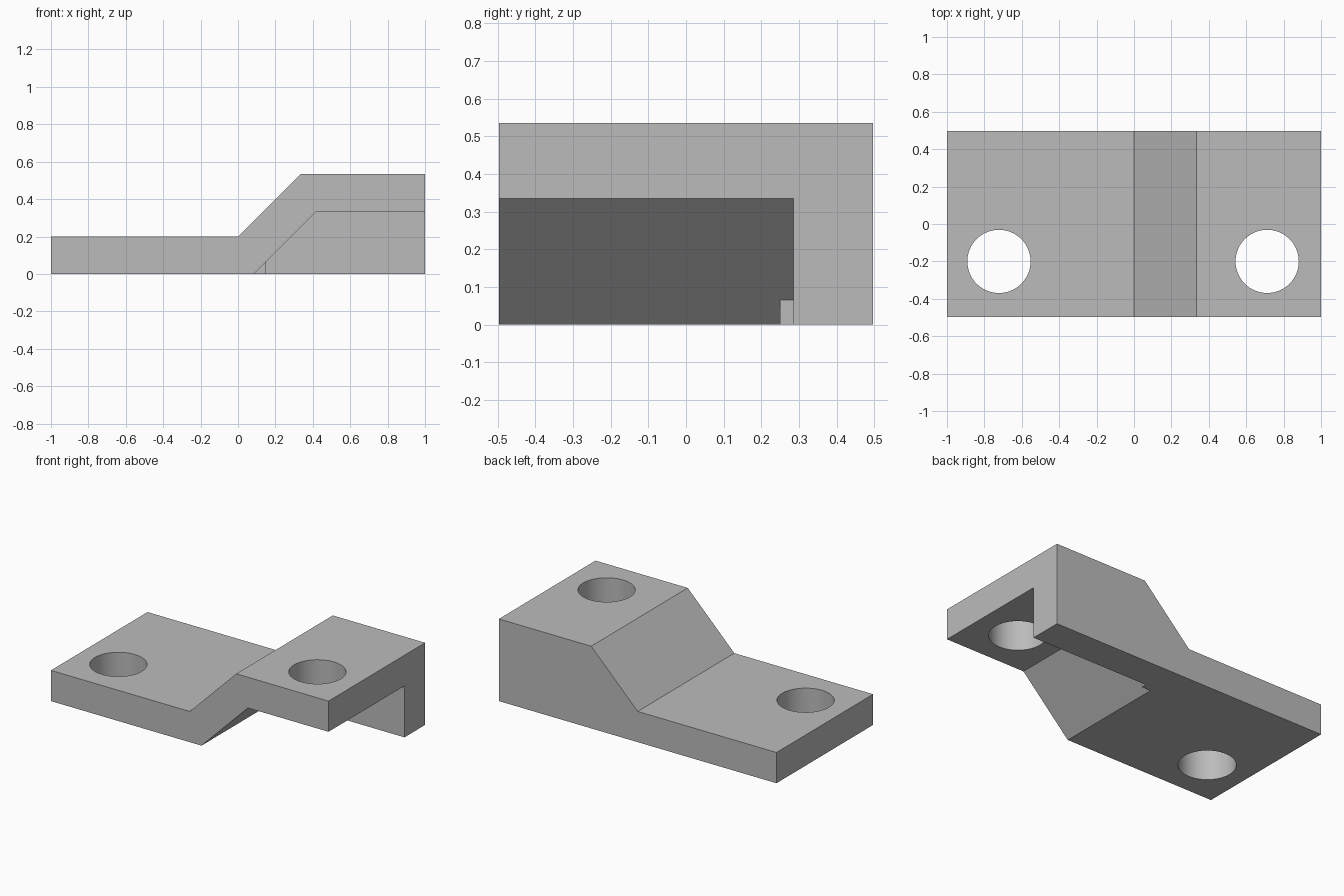
import bpy, bmesh, math

cube = bpy.data.objects.get("Cube")
if cube:
    bpy.data.objects.remove(cube, do_unlink=True)

grey = bpy.data.materials.new("plain_grey")
grey.use_nodes = True
color = (0.5, 0.5, 0.5, 1)
grey.diffuse_color = color
grey.node_tree.nodes["Principled BSDF"].inputs["Base Color"].default_value = color


def prism(name, profile, y0, y1):
    """Extrude an XZ profile from y0 to y1."""
    bm = bmesh.new()
    face = bm.faces.new([bm.verts.new((x, y0, z)) for x, z in profile])
    ext = bmesh.ops.extrude_face_region(bm, geom=[face])
    verts = [v for v in ext["geom"] if isinstance(v, bmesh.types.BMVert)]
    bmesh.ops.translate(bm, verts=verts, vec=(0, y1 - y0, 0))
    bmesh.ops.recalc_face_normals(bm, faces=bm.faces)
    mesh = bpy.data.meshes.new(name)
    bm.to_mesh(mesh)
    bm.free()
    obj = bpy.data.objects.new(name, mesh)
    bpy.context.collection.objects.link(obj)
    mesh.materials.append(grey)
    return obj


def cut(target, cutter):
    """Subtract a cutter, bake the result and remove the cutter."""
    mod = target.modifiers.new(cutter.name, "BOOLEAN")
    mod.operation = "DIFFERENCE"
    mod.solver = "EXACT"
    mod.object = cutter
    bpy.context.view_layer.objects.active = target
    bpy.ops.object.modifier_apply(modifier=mod.name)
    bpy.data.objects.remove(cutter, do_unlink=True)


# Stepped bracket with a solid underside
half = 0.497
bracket = prism("stepped_bracket",
                [(-1, 0), (1, 0), (1, 0.535), (0.335, 0.535), (0, 0.2), (-1, 0.2)],
                -half, half)

# Pocket under the raised step, leaving the rear wall
roof = [(0.42, 0.335), (1.2, 0.335), (1.2, -0.1)]
cut(bracket, prism("pocket", [(-0.015, -0.1)] + roof, -0.7, 0.25))
# Rear strip of the pocket stops short, leaving a small corner wedge
cut(bracket, prism("pocket_corner", [(0.15, -0.1), (0.15, 0.065)] + roof, 0.2, 0.285))

# Bolt holes
for name, x in (("low_hole", -0.722), ("high_hole", 0.712)):
    bpy.ops.mesh.primitive_cylinder_add(vertices=64, radius=0.169, depth=2,
                                        location=(x, -0.2, 0))
    hole = bpy.context.object
    hole.name = name
    hole.data.materials.append(grey)
    bpy.context.view_layer.update()
    cut(bracket, hole)

bpy.ops.object.select_all(action="DESELECT")
bracket.select_set(True)
bpy.context.view_layer.objects.active = bracket
bpy.ops.object.shade_smooth_by_angle(angle=math.radians(30))
